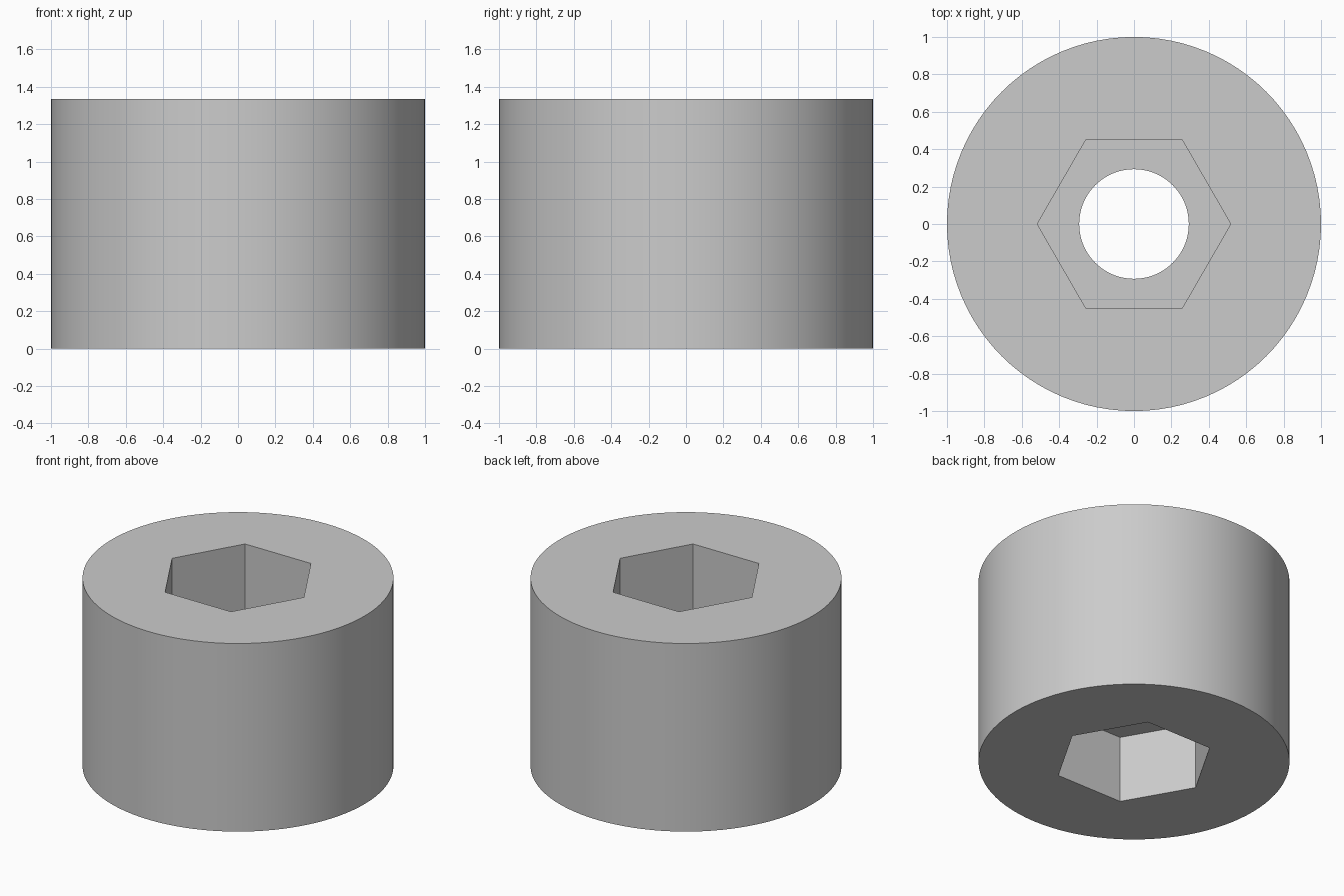
import bpy
import bmesh
from math import cos, sin, pi, radians

cube = bpy.data.objects.get("Cube")
if cube:
    bpy.data.objects.remove(cube, do_unlink=True)

SEGMENTS = 96          # divisible by six, so the hexagon corners are exact
HEIGHT = 1.335
RADIUS = 1.0
HEX_APOTHEM = 0.448
BORE_RADIUS = 0.293
SOCKET_DEPTH = 0.475


def round_radius(r):
    return lambda a: r


def hex_radius(a):
    return HEX_APOTHEM / cos(a % (pi / 3) - pi / 6)


def ring(bm, radius_at, z):
    angles = [2 * pi * i / SEGMENTS for i in range(SEGMENTS)]
    return [bm.verts.new((radius_at(a) * cos(a), radius_at(a) * sin(a), z))
            for a in angles]


# Closed section: outer wall, top socket, bore through the web, bottom socket
outer, bore = round_radius(RADIUS), round_radius(BORE_RADIUS)
web_top, web_bottom = HEIGHT - SOCKET_DEPTH, SOCKET_DEPTH
section = [(outer, 0), (outer, HEIGHT),
           (hex_radius, HEIGHT), (hex_radius, web_top),
           (bore, web_top), (bore, web_bottom),
           (hex_radius, web_bottom), (hex_radius, 0)]

bm = bmesh.new()
rings = [ring(bm, shape, z) for shape, z in section]
for k, lower in enumerate(rings):
    upper = rings[(k + 1) % len(rings)]
    for i in range(SEGMENTS):
        j = (i + 1) % SEGMENTS
        bm.faces.new((lower[i], lower[j], upper[j], upper[i]))
bmesh.ops.recalc_face_normals(bm, faces=bm.faces)

mesh = bpy.data.meshes.new("socket_collar")
bm.to_mesh(mesh)
bm.free()
collar = bpy.data.objects.new("socket_collar", mesh)
bpy.context.collection.objects.link(collar)

# Plain grey
grey = bpy.data.materials.new("light_grey")
grey.use_nodes = True
colour = (0.6, 0.6, 0.6, 1)
grey.diffuse_color = colour
grey.node_tree.nodes["Principled BSDF"].inputs["Base Color"].default_value = colour
mesh.materials.append(grey)

# Smooth round walls, crisp rims and hexagon corners
bpy.ops.object.select_all(action='DESELECT')
collar.select_set(True)
bpy.context.view_layer.objects.active = collar
bpy.ops.object.shade_smooth_by_angle(angle=radians(30))
